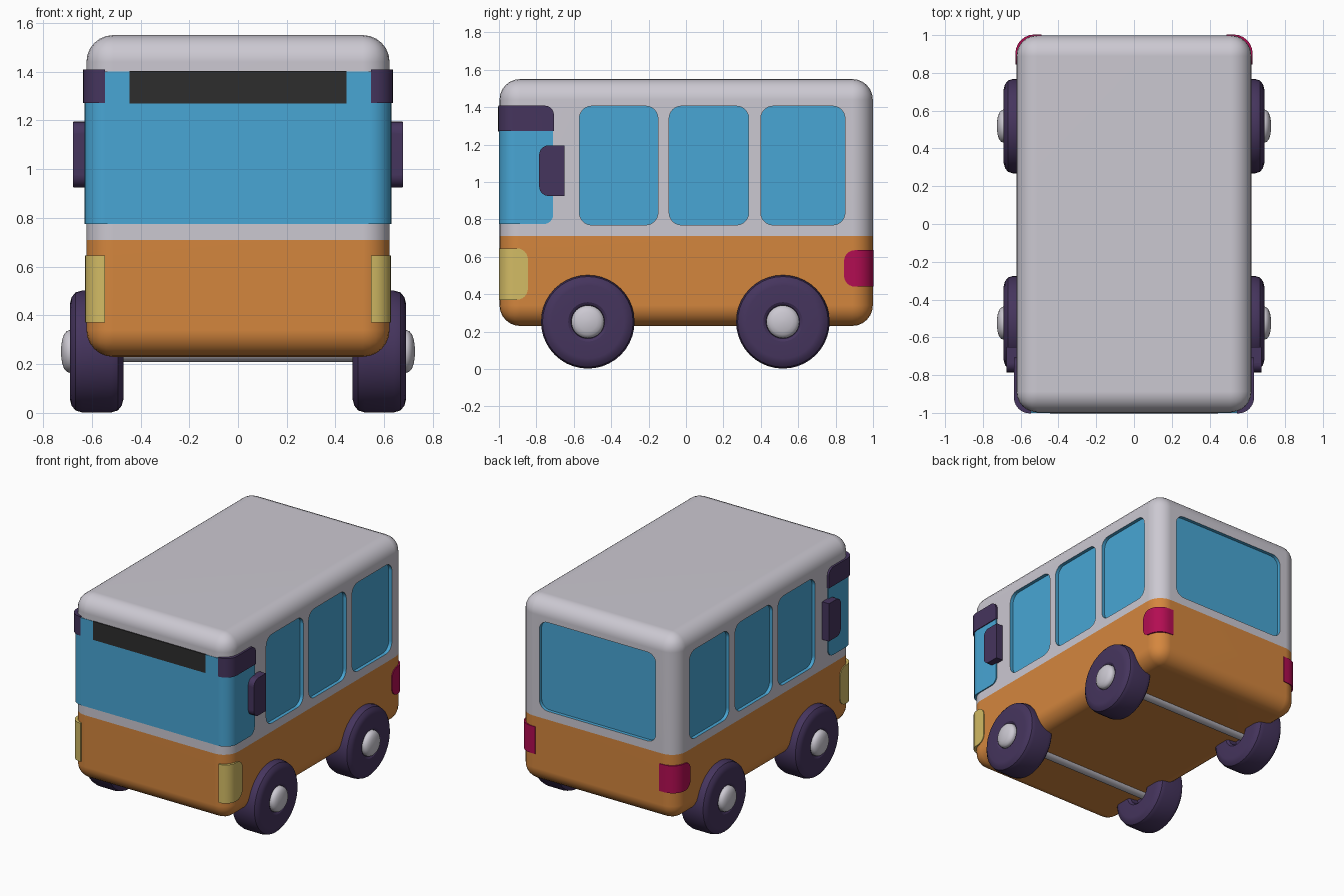
import bpy, bmesh, math
from mathutils import Vector

if "Cube" in bpy.data.objects:
    bpy.data.objects.remove(bpy.data.objects["Cube"])


def mat(name, *rgb):
    m = bpy.data.materials.new(name)
    m.diffuse_color = (*rgb, 1)
    m.use_nodes = True
    m.node_tree.nodes["Principled BSDF"].inputs["Base Color"].default_value = m.diffuse_color
    return m


GREY = mat("light grey", 0.60, 0.58, 0.64)
ORANGE = mat("orange", 0.66, 0.24, 0.048)
BLUE = mat("glass blue", 0.065, 0.38, 0.66)
PURPLE = mat("dark purple", 0.06, 0.035, 0.11)
RED = mat("crimson", 0.45, 0.004, 0.085)
YELLOW = mat("pale yellow", 0.65, 0.50, 0.13)
BLACK = mat("charcoal", 0.026, 0.026, 0.026)


def add_box(bm, lo, hi, bevels=()):
    """Box from lo to hi; each bevel is (edge axis, {axis: side}, width), axis None = all edges."""
    tmp = bmesh.new()
    bmesh.ops.create_cube(tmp, size=1)
    lo, hi = Vector(lo), Vector(hi)
    for v in tmp.verts:
        v.co = Vector([lo[i] if v.co[i] < 0 else hi[i] for i in range(3)])
    for axis, sides, width in bevels:
        picked = []
        for e in tmp.edges:
            d = (e.verts[1].co - e.verts[0].co).normalized()
            mid = (e.verts[0].co + e.verts[1].co) / 2
            on_side = all(abs(mid[a] - (lo, hi)[s][a]) < 1e-4 for a, s in sides.items())
            if axis is None or (abs(d[axis]) > 0.9999 and on_side):
                picked.append(e)
        bmesh.ops.bevel(tmp, geom=picked, offset=width, segments=6, profile=0.5,
                        affect='EDGES', clamp_overlap=True)
    me = bpy.data.meshes.new("tmp")
    tmp.to_mesh(me)
    tmp.free()
    bm.from_mesh(me)
    bpy.data.meshes.remove(me)


def finish(name, bm, mats, mirror=False, smooth=True):
    me = bpy.data.meshes.new(name)
    bmesh.ops.recalc_face_normals(bm, faces=bm.faces)
    bm.to_mesh(me)
    bm.free()
    for m in mats:
        me.materials.append(m)
    ob = bpy.data.objects.new(name, me)
    bpy.context.collection.objects.link(ob)
    if mirror:
        ob.modifiers.new("Mirror", 'MIRROR').use_mirror_merge = False
    if smooth:
        shade(ob)
    return ob


def shade(ob):
    ob.data.shade_smooth()
    ob.data.set_sharp_from_angle(angle=math.radians(32))
    ob.modifiers.new("Normals", 'WEIGHTED_NORMAL').keep_sharp = True


def box(name, lo, hi, m, bevels=(), mirror=False):
    bm = bmesh.new()
    add_box(bm, lo, hi, bevels)
    return finish(name, bm, [m], mirror)


def lathe(name, profile, y, z, m, mirror=True, n=40):
    """Spin (x, radius) points around a sideways axis."""
    bm = bmesh.new()
    rings = []
    for x, r in profile:
        rings.append([bm.verts.new((x, y + r * math.cos(2 * math.pi * i / n),
                                    z + r * math.sin(2 * math.pi * i / n))) for i in range(n)])
    for a, b in zip(rings, rings[1:]):
        for i in range(n):
            bm.faces.new((a[i], a[(i + 1) % n], b[(i + 1) % n], b[i]))
    bm.faces.new(rings[0])
    bm.faces.new(rings[-1])
    return finish(name, bm, [m], mirror)


X, Y, Z = 0, 1, 2

# Body shell: orange below the belt line, grey above
bm = bmesh.new()
add_box(bm, (-0.622, -0.997, 0.23), (0.622, 0.999, 1.55), [(None, {}, 0.11)])
bmesh.ops.bisect_plane(bm, geom=bm.verts[:] + bm.edges[:] + bm.faces[:],
                       plane_co=(0, 0, 0.71), plane_no=(0, 0, 1))
for f in bm.faces:
    f.material_index = 1 if f.calc_center_median().z < 0.71 else 0
body = finish("body", bm, [GREY, ORANGE, BLUE], smooth=False)

# Window recesses cut into the sides and rear
bm = bmesh.new()
for y0, y1 in ((-0.57, -0.15), (-0.09, 0.335), (0.40, 0.85)):
    for x0, x1 in ((0.597, 0.7), (-0.7, -0.597)):
        add_box(bm, (x0, y0, 0.77), (x1, y1, 1.405), [(X, {}, 0.065)])
add_box(bm, (-0.46, 0.974, 0.77), (0.46, 1.1, 1.405), [(Y, {}, 0.065)])
for f in bm.faces:
    f.material_index = 2
cutter = finish("window_cutter", bm, [GREY, ORANGE, BLUE], smooth=False)
cutter.hide_render = True
cut = body.modifiers.new("Windows", 'BOOLEAN')
cut.operation, cut.solver, cut.object = 'DIFFERENCE', 'EXACT', cutter
bpy.context.view_layer.update()
deps = bpy.context.evaluated_depsgraph_get()
cut_mesh = bpy.data.meshes.new_from_object(body.evaluated_get(deps))
body.modifiers.clear()
body.data = cut_mesh
bpy.data.objects.remove(cutter)
shade(body)

# Wraparound windscreen, destination panel and corner blocks
box("windscreen", (-0.63, -1.0, 0.775), (0.63, -0.71, 1.40), BLUE,
    [(Z, {Y: 0}, 0.09), (X, {Y: 1}, 0.05)])
box("front_panel", (-0.445, -1.004, 1.27), (0.445, -0.997, 1.402), BLACK)
box("windscreen_corner", (0.545, -1.003, 1.272), (0.636, -0.706, 1.408), PURPLE,
    [(Z, {X: 1, Y: 0}, 0.085), (X, {Y: 1, Z: 1}, 0.05)], mirror=True)

# Lights wrapping round the corners
box("headlight", (0.545, -1.001, 0.37), (0.628, -0.845, 0.645), YELLOW,
    [(Z, {X: 1, Y: 0}, 0.08), (X, {Y: 1}, 0.06)], mirror=True)
box("tail_light", (0.49, 0.845, 0.44), (0.628, 1.003, 0.635), RED,
    [(Z, {X: 1, Y: 1}, 0.1), (X, {Y: 0}, 0.07), (Y, {X: 0}, 0.07)], mirror=True)

# Side mirrors
box("side_mirror", (0.61, -0.785, 0.925), (0.676, -0.65, 1.195), PURPLE,
    [(X, {Y: 0}, 0.05), (Y, {X: 1}, 0.02), (Z, {X: 1}, 0.018)], mirror=True)

# Wheels, hubs and axles
TYRE = [(0.54, 0.03), (0.54, 0.085), (0.485, 0.09), (0.47, 0.105), (0.47, 0.195), (0.477, 0.222),
        (0.493, 0.242), (0.52, 0.25), (0.64, 0.25), (0.667, 0.242), (0.683, 0.222),
        (0.69, 0.195), (0.69, 0.105), (0.68, 0.09), (0.66, 0.085), (0.66, 0.03)]
HUB = [(0.64, 0.088), (0.69, 0.088), (0.703, 0.083), (0.714, 0.07), (0.721, 0.05),
       (0.725, 0.025), (0.726, 0.004)]
for label, y in (("front", -0.525), ("rear", 0.518)):
    lathe(label + "_wheel", TYRE, y, 0.252, PURPLE)
    lathe(label + "_hub", HUB, y, 0.252, GREY)
    lathe(label + "_axle", [(-0.56, 0.046), (0.56, 0.046)], y, 0.255, GREY, mirror=False, n=24)
